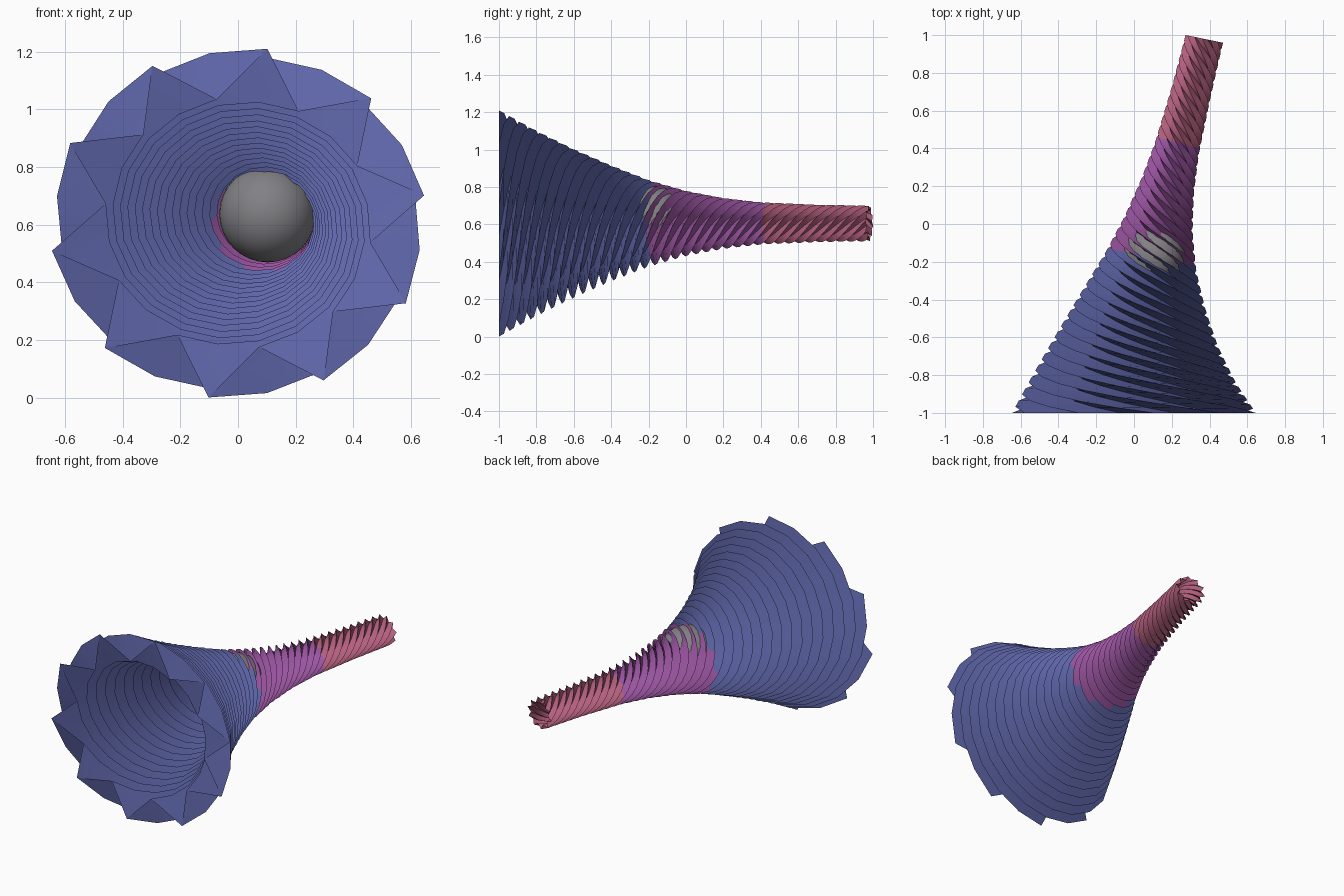
import bpy, bmesh, math

if "Cube" in bpy.data.objects:
    bpy.data.objects.remove(bpy.data.objects["Cube"])

TEETH = 10        # ridges around the horn
STEPS = 72        # cross-sections along the horn
TURN = math.radians(18)   # twist between neighbouring sections
INNER = 0.71      # valley radius relative to ridge radius
MID_Z = 0.605

# centre line: y, x, ridge radius, sideways lean
PATH = [(-1.0, 0.0, 0.612, 0.0), (-0.8, 0.008, 0.50, 0.06),
        (-0.6, 0.025, 0.40, 0.11), (-0.4, 0.052, 0.312, 0.15),
        (-0.2, 0.088, 0.233, 0.19), (0.0, 0.13, 0.175, 0.22),
        (0.2, 0.177, 0.137, 0.24), (0.4, 0.227, 0.114, 0.25),
        (0.7, 0.303, 0.101, 0.23), (0.98, 0.372, 0.096, 0.205)]


def material(name, rgb):
    m = bpy.data.materials.new(name)
    m.diffuse_color = (*rgb, 1)
    m.use_nodes = True
    m.node_tree.nodes["Principled BSDF"].inputs["Base Color"].default_value = m.diffuse_color
    return m


def sample(y):
    for a, b in zip(PATH, PATH[1:]):
        if y <= b[0] + 1e-6:
            t = (y - a[0]) / (b[0] - a[0])
            return [p + (q - p) * t for p, q in zip(a, b)]
    return PATH[-1]


def smooth(obj, angle):
    bpy.ops.object.select_all(action='DESELECT')
    obj.select_set(True)
    bpy.context.view_layer.objects.active = obj
    bpy.ops.object.shade_smooth_by_angle(angle=math.radians(angle))


blue = material("blue", (0.12, 0.14, 0.42))
purple = material("purple", (0.33, 0.092, 0.36))
rose = material("rose", (0.45, 0.115, 0.205))
grey = material("grey", (0.22, 0.22, 0.235))

# horn: star-shaped section swept, twisted and tapered along the centre line
bm = bmesh.new()
rings = []
for k in range(STEPS + 1):
    y, cx, radius, lean = sample(-1 + 1.98 * k / STEPS)
    tilt = math.atan(lean)
    ring = []
    for i in range(2 * TEETH):
        a = math.radians(9) + k * TURN + i * math.pi / TEETH
        r = radius * (INNER if i % 2 else 1)
        side = 1.067 * r * math.cos(a)
        ring.append(bm.verts.new((cx + side * math.cos(tilt),
                                  y - side * math.sin(tilt),
                                  MID_Z + r * math.sin(a))))
    rings.append(ring)

# skin, coloured in three bands along the length
for k in range(STEPS):
    y = -1 + 1.98 * (k + 0.5) / STEPS
    band = 0 if y < -0.165 else 1 if y < 0.44 else 2
    for i in range(2 * TEETH):
        j = (i + 1) % (2 * TEETH)
        f = bm.faces.new((rings[k][i], rings[k + 1][i],
                          rings[k + 1][j], rings[k][j]))
        f.material_index = band
bmesh.ops.recalc_face_normals(bm, faces=bm.faces)
mesh = bpy.data.meshes.new("twisted_horn")
bm.to_mesh(mesh)
bm.free()
horn = bpy.data.objects.new("twisted_horn", mesh)
bpy.context.collection.objects.link(horn)
for m in (blue, purple, rose):
    mesh.materials.append(m)
smooth(horn, 30)

# ball lodged in the throat
bpy.ops.mesh.primitive_uv_sphere_add(segments=32, ring_count=16, radius=0.168,
                                     location=(0.103, -0.17, 0.637))
ball = bpy.context.object
ball.name = "throat_ball"
ball.data.materials.append(grey)
smooth(ball, 60)
